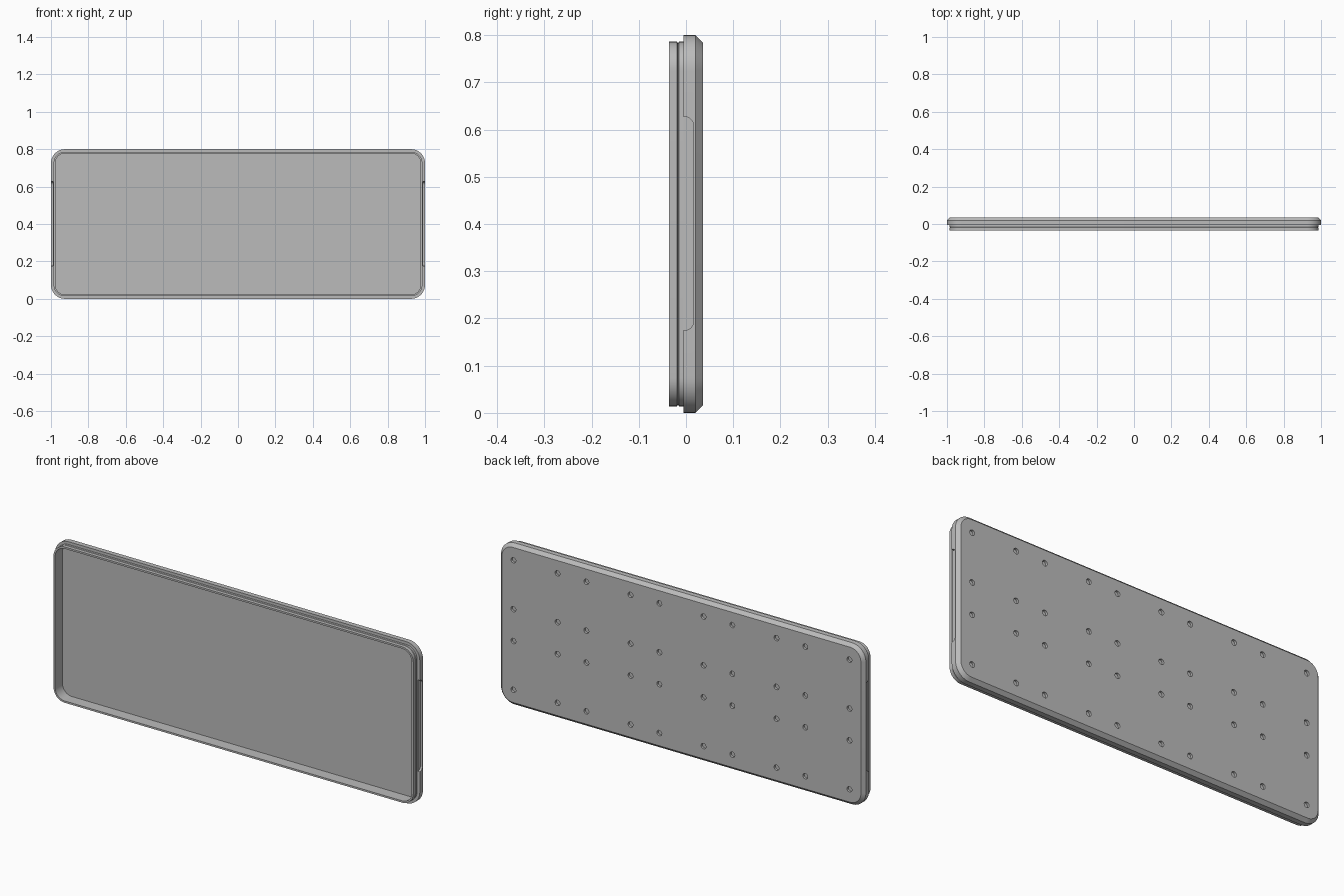
import bpy, bmesh, math
from mathutils import Vector

cube = bpy.data.objects.get("Cube")
if cube:
    bpy.data.objects.remove(cube, do_unlink=True)

LENGTH, HEIGHT, RADIUS = 2.0, 0.8, 0.075
BACK = 0.036

grey = bpy.data.materials.new("neutral grey")
grey.use_nodes = True
grey.diffuse_color = (0.5, 0.5, 0.5, 1)
grey.node_tree.nodes["Principled BSDF"].inputs["Base Color"].default_value = (0.5, 0.5, 0.5, 1)


def rounded_rect(w, h, r, steps=12):
    """Outline of a rounded rectangle centred on the origin."""
    pts = []
    for i, (sx, sy) in enumerate([(1, 1), (-1, 1), (-1, -1), (1, -1)]):
        for k in range(steps + 1):
            a = math.pi / 2 * (i + k / steps)
            pts.append((sx * (w / 2 - r) + r * math.cos(a),
                        sy * (h / 2 - r) + r * math.sin(a)))
    return pts


def loft(bm, rings):
    """Skin a row of matching rings and cap both ends."""
    loops = [[bm.verts.new(p) for p in ring] for ring in rings]
    for a, b in zip(loops, loops[1:]):
        for i in range(len(a)):
            j = (i + 1) % len(a)
            bm.faces.new((a[i], a[j], b[j], b[i]))
    bm.faces.new(loops[0][::-1])
    bm.faces.new(loops[-1])


def finish(name, bm):
    bmesh.ops.recalc_face_normals(bm, faces=bm.faces[:])
    mesh = bpy.data.meshes.new(name)
    bm.to_mesh(mesh)
    bm.free()
    mesh.materials.append(grey)
    ob = bpy.data.objects.new(name, mesh)
    bpy.context.collection.objects.link(ob)
    return ob


# Tray: (inset, depth) profile from the back face, round the lip, to the inner floor
profile = [(0.016, BACK), (0, 0.02), (0, -0.005), (0.014, -0.005),
           (0.014, -0.015), (0.018, -0.017), (0.014, -0.019),
           (0.014, -BACK), (0.023, -BACK), (0.023, 0.021)]
bm = bmesh.new()
loft(bm, [[(x, y, z + HEIGHT / 2) for x, z in
           rounded_rect(LENGTH - 2 * d, HEIGHT - 2 * d, RADIUS - d)]
          for d, y in profile])
tray = finish("tray", bm)

# Cutters for the grip slots on both ends
bm = bmesh.new()
outline = rounded_rect(0.046, 0.452, 0.019)
for side in (-1, 1):
    loft(bm, [[(side * x, y - 0.007, z + 0.401) for y, z in outline]
              for x in (0.989, 1.05)])
slots = finish("slot_cutter", bm)

# Cutters for the four blind holes in each back cell
bm = bmesh.new()
CELL, OFFSET, HOLE_R = 0.4, 0.121, 0.0135
for col in range(5):
    for row in range(2):
        for sx in (-1, 1):
            for sz in (-1, 1):
                cx = (col - 2) * CELL + sx * OFFSET
                cz = (row + 0.5) * CELL + sz * OFFSET
                circle = [(cx + HOLE_R * math.cos(t * math.tau / 24),
                           cz + HOLE_R * math.sin(t * math.tau / 24)) for t in range(24)]
                loft(bm, [[(x, y, z) for x, z in circle] for y in (BACK - 0.011, 0.06)])
holes = finish("hole_cutter", bm)

# Cut, bake the result and drop the cutters
for cutter in (slots, holes):
    mod = tray.modifiers.new(cutter.name, 'BOOLEAN')
    mod.operation = 'DIFFERENCE'
    mod.solver = 'EXACT'
    mod.object = cutter
    cutter.hide_render = True
deps = bpy.context.evaluated_depsgraph_get()
baked = bpy.data.meshes.new_from_object(tray.evaluated_get(deps))
tray.modifiers.clear()
tray.data = baked
for cutter in (slots, holes):
    bpy.data.objects.remove(cutter, do_unlink=True)

# Smooth the rounded corners, keep the edges crisp
for ob in bpy.context.selected_objects:
    ob.select_set(False)
tray.select_set(True)
bpy.context.view_layer.objects.active = tray
bpy.ops.object.shade_smooth_by_angle(angle=math.radians(25))
